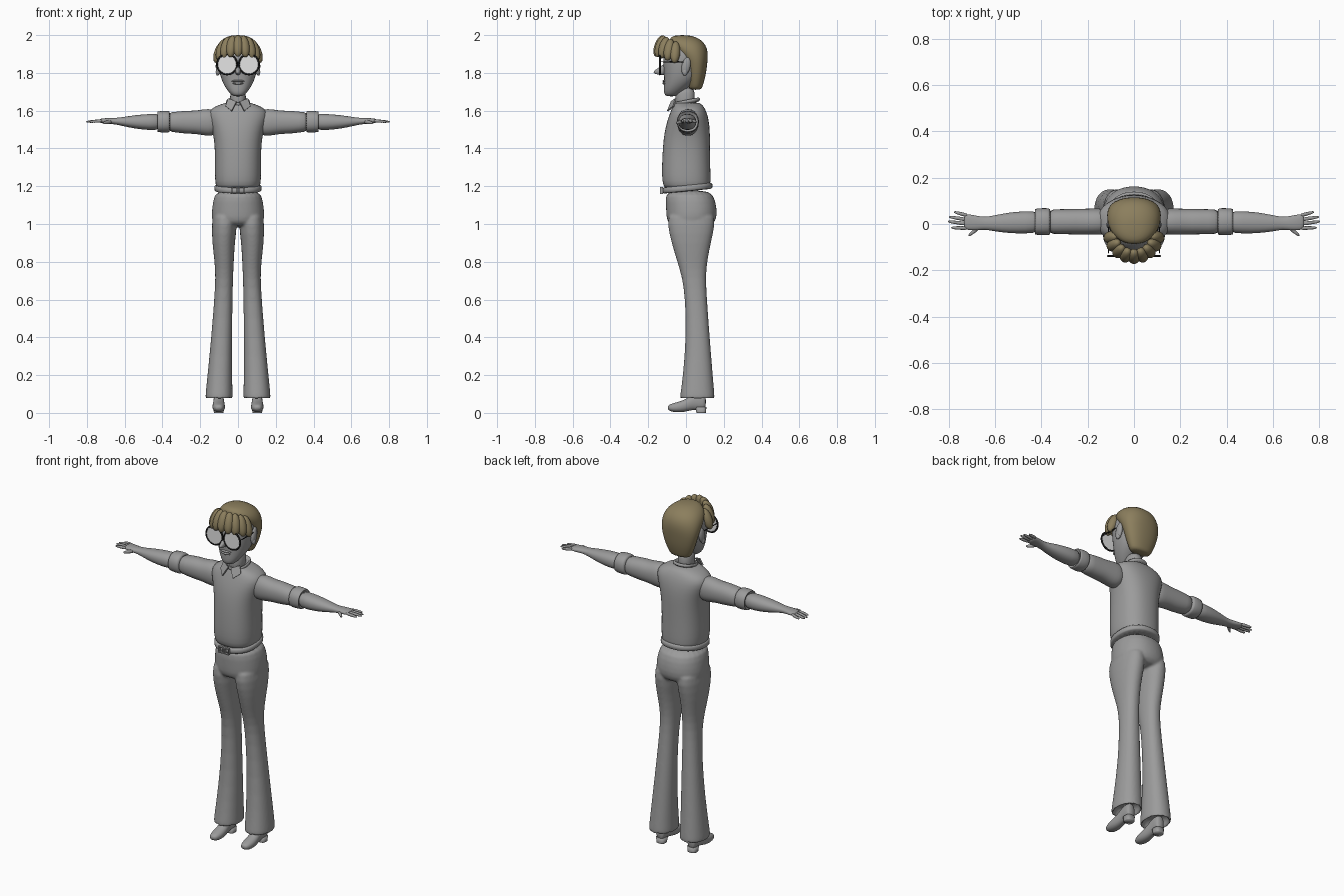
import bpy, bmesh, math
from mathutils import Matrix, Vector

if "Cube" in bpy.data.objects:
    bpy.data.objects.remove(bpy.data.objects["Cube"], do_unlink=True)


def material(name, r, g, b):
    m = bpy.data.materials.new(name)
    m.use_nodes = True
    m.diffuse_color = (r, g, b, 1)
    m.node_tree.nodes["Principled BSDF"].inputs["Base Color"].default_value = (r, g, b, 1)
    return m


GREY = material("body grey", .33, .33, .33)
HAIR = material("hair brown", .26, .21, .11)
WHITE = material("lens white", .78, .78, .78)
BLACK = material("frame black", .01, .01, .01)


def finish(name, bm, mat, mirror=False, subsurf=0, smooth=True):
    bmesh.ops.recalc_face_normals(bm, faces=bm.faces)
    mesh = bpy.data.meshes.new(name)
    bm.to_mesh(mesh)
    bm.free()
    mesh.materials.append(mat)
    for p in mesh.polygons:
        p.use_smooth = smooth
    ob = bpy.data.objects.new(name, mesh)
    bpy.context.scene.collection.objects.link(ob)
    if mirror:
        ob.modifiers.new("mirror", "MIRROR")
    if subsurf:
        ob.modifiers.new("subsurf", "SUBSURF").levels = subsurf
        ob.modifiers["subsurf"].render_levels = subsurf
    return ob


def add_loft(bm, axis, rows, n=24, power=.9, tilt=0, flip=1):
    """Skin rounded sections; each row is position, then the bounds of the two other axes."""
    rings = []
    for t, a0, a1, b0, b1 in rows:
        ring = []
        for i in range(n):
            ang = math.tau * i / n
            c, s = math.cos(ang), math.sin(ang)
            c = math.copysign(abs(c) ** power, c)
            s = math.copysign(abs(s) ** power, s)
            a = (a0 + a1) / 2 + c * (a1 - a0) / 2
            b = (b0 + b1) / 2 + s * (b1 - b0) / 2
            p = {"x": (t, a, b), "y": (a, t, b), "z": (a, b, t + tilt * b)}[axis]
            ring.append(bm.verts.new((p[0] * flip, p[1], p[2])))
        rings.append(ring)
    for lo, hi in zip(rings, rings[1:]):
        for i in range(n):
            j = (i + 1) % n
            bm.faces.new((lo[i], lo[j], hi[j], hi[i]))
    bm.faces.new(rings[0])
    bm.faces.new(rings[-1])


def loft(name, axis, rows, mat=GREY, mirror=False, subsurf=1, **kw):
    bm = bmesh.new()
    add_loft(bm, axis, rows, **kw)
    return finish(name, bm, mat, mirror, subsurf)


def sym(rows):
    return [(t, -r, r, b0, b1) for t, r, b0, b1 in rows]


def ball(name, centre, radii, mat=GREY, mirror=False, rot=Matrix()):
    bm = bmesh.new()
    m = Matrix.Translation(centre) @ rot @ Matrix.Diagonal((*radii, 1))
    bmesh.ops.create_uvsphere(bm, u_segments=20, v_segments=14, radius=1, matrix=m)
    return finish(name, bm, mat, mirror)


def box(name, centre, size, mat=GREY, mirror=False):
    bm = bmesh.new()
    m = Matrix.Translation(centre) @ Matrix.Diagonal((*size, 1))
    bmesh.ops.create_cube(bm, size=1, matrix=m)
    return finish(name, bm, mat, mirror, smooth=False)


# Flared trousers: hips and two legs blended together, hems hollow
bm = bmesh.new()
add_loft(bm, "z", sym([(1.185, .12, -.11, .135), (1.12, .133, -.108, .157), (1.06, .141, -.106, .167),
                       (1.01, .139, -.102, .158), (.985, .115, -.07, .12)]))
leg = [(1.08, .015, .13, -.09, .15), (1.0, .003, .14, -.102, .156), (.9, .017, .137, -.077, .132),
       (.8, .022, .124, -.047, .112), (.72, .026, .119, -.021, .105), (.6, .029, .126, -.004, .111),
       (.4, .031, .142, 0, .126), (.2, .031, .162, -.016, .142), (.09, .028, .173, -.032, .152),
       (.074, .028, .173, -.032, .152), (.074, .042, .159, -.018, .138), (.13, .044, .157, -.014, .136)]
for side in (1, -1):
    add_loft(bm, "z", leg, flip=side)
trousers = finish("trousers", bm, GREY, subsurf=1)
blend = trousers.modifiers.new("blend", "REMESH")
blend.mode = "VOXEL"
blend.voxel_size = .007
blend.use_smooth_shade = True
relax = trousers.modifiers.new("relax", "SMOOTH")
relax.factor = .5
relax.iterations = 5

# Shirt body, with rounded shoulders
loft("shirt", "z", sym([(1.18, .112, -.11, .122), (1.205, .119, -.122, .13), (1.25, .124, -.129, .131),
                        (1.35, .122, -.127, .128), (1.45, .126, -.12, .128), (1.52, .143, -.108, .126),
                        (1.575, .164, -.09, .116), (1.61, .15, -.076, .102), (1.635, .09, -.066, .085),
                        (1.645, .055, -.055, .06)]), power=.85)

# Belt and double frame buckle
loft("belt", "z", sym([(1.172, .122, -.121, .137), (1.175, .126, -.126, .141),
                       (1.203, .126, -.126, .141), (1.207, .122, -.121, .137)]), tilt=.1)
for dz in (-.016, .016):
    box("buckle_bar", (0, -.13, 1.178 + dz), (.07, .014, .006))
for x in (.005, .032):
    box("buckle_post", (x, -.13, 1.178), (.006, .014, .034), mirror=True)

# Sleeves and rolled cuffs
loft("sleeve", "x", [(.1, -.035, .055, 1.485, 1.59), (.14, -.047, .068, 1.465, 1.608),
                     (.175, -.047, .067, 1.468, 1.61), (.23, -.046, .066, 1.478, 1.598),
                     (.27, -.045, .065, 1.477, 1.602), (.32, -.044, .064, 1.484, 1.594),
                     (.38, -.044, .064, 1.488, 1.594)], mirror=True)
loft("cuff", "x", [(.36, -.044, .063, 1.488, 1.594), (.363, -.05, .07, 1.483, 1.6),
                   (.425, -.048, .068, 1.485, 1.598), (.43, -.043, .062, 1.49, 1.592),
                   (.415, -.038, .056, 1.5, 1.585)], mirror=True)

# Bare forearms and flat hands
loft("forearm", "x", [(.4, -.038, .056, 1.498, 1.585), (.47, -.042, .056, 1.496, 1.583),
                      (.54, -.04, .05, 1.504, 1.577), (.6, -.032, .038, 1.516, 1.568),
                      (.645, -.023, .029, 1.527, 1.561), (.68, -.028, .036, 1.53, 1.562),
                      (.72, -.026, .044, 1.533, 1.559), (.735, -.02, .04, 1.537, 1.555)], mirror=True)


def digit(name, start, end, r):
    rows = []
    for f, k in ((0, 1), (.4, 1), (.8, .85), (1, .4)):
        x, y, z = Vector(start).lerp(Vector(end), f)
        rows.append((x, y - r * k, y + r * k, z - r * k, z + r * k))
    loft(name, "x", rows, mirror=True, n=10)


for i, (tip_x, tip_y) in enumerate(((.79, -.016), (.805, .011), (.8, .031), (.778, .052))):
    digit("finger", (.715, -.018 + .018 * i, 1.547), (tip_x, tip_y, 1.541), .0085)
digit("thumb", (.665, -.012, 1.543), (.715, -.05, 1.535), .011)

# Neck, collar band and collar points
loft("neck", "z", sym([(1.6, .045, -.058, .05), (1.66, .041, -.056, .045), (1.73, .043, -.06, .05)]))
loft("collar", "z", sym([(1.63, .07, -.075, .085), (1.655, .062, -.068, .072),
                         (1.66, .055, -.062, .062), (1.64, .05, -.06, .055)]), tilt=.2)
bm = bmesh.new()
bm.faces.new([bm.verts.new(p) for p in ((.006, -.074, 1.645), (.05, -.052, 1.662),
                                        (.064, -.062, 1.622), (.032, -.094, 1.596))])
flap = finish("collar_point", bm, GREY, mirror=True, smooth=False)
flap.modifiers.new("thickness", "SOLIDIFY").thickness = .008

# Head, nose, lips and ears
loft("head", "z", sym([(1.675, .024, -.105, -.05), (1.69, .042, -.117, -.03), (1.72, .066, -.117, .01),
                       (1.76, .087, -.116, .06), (1.8, .098, -.117, .08), (1.85, .104, -.122, .09),
                       (1.9, .106, -.12, .09), (1.95, .09, -.095, .075), (1.98, .045, -.06, .04)]))
loft("nose", "y", sym([(-.1, .02, 1.785, 1.86), (-.128, .017, 1.788, 1.84),
                       (-.155, .012, 1.792, 1.82), (-.172, .006, 1.798, 1.81)]), n=14)
ball("upper_lip", (0, -.114, 1.757), (.034, .011, .006))
ball("lower_lip", (0, -.114, 1.745), (.028, .011, .007))
lean = Matrix.Rotation(math.radians(-12), 4, "X")
ball("ear", (.104, .0, 1.835), (.014, .023, .048), mirror=True, rot=lean)
ball("ear_lobe", (.108, -.006, 1.805), (.01, .014, .02), mirror=True)

# Hair: cap over the crown and nape, then a fringe of thick locks
loft("hair_cap", "z", sym([(1.71, .058, .02, .08), (1.725, .068, .015, .087), (1.76, .085, .01, .098),
                           (1.8, .099, .004, .107), (1.85, .112, -.005, .113), (1.89, .118, -.035, .117),
                           (1.93, .116, -.075, .113), (1.965, .1, -.09, .094), (1.99, .066, -.085, .055),
                           (2.0, .03, -.05, .01)]), HAIR)
for i in range(9):
    a = math.radians(20 * (i - 4))
    out = Vector((math.sin(a), -math.cos(a), 0))
    along = out * .35 - Vector((0, 0, .94))
    centre = Vector((0, -.04, 1.9425 - .04 * (1 - math.cos(a)))) + out * .1
    turn = along.to_track_quat("Z", "Y").to_matrix().to_4x4()
    ball("fringe_lock", centre, (.027, .027, .06), HAIR, rot=turn)

# Round glasses
for side in (1, -1):
    place = Matrix.Translation((.058 * side, -.138, 1.845)) @ Matrix.Rotation(math.pi / 2, 4, "X")
    bm = bmesh.new()
    bmesh.ops.create_cone(bm, cap_ends=True, segments=32, radius1=.052, radius2=.052,
                          depth=.004, matrix=place)
    finish("lens", bm, WHITE, smooth=False)
    bpy.ops.mesh.primitive_torus_add(major_segments=32, minor_segments=8, major_radius=.053,
                                     minor_radius=.005, location=place.translation,
                                     rotation=(math.pi / 2, 0, 0))
    rim = bpy.context.object
    rim.name = "glasses_rim"
    rim.data.materials.append(BLACK)
    bpy.ops.object.shade_smooth()
loft("glasses_arm", "y", [(-.138, .107, .113, 1.855, 1.862), (-.06, .109, .114, 1.855, 1.862),
                          (.005, .106, .111, 1.855, 1.862)], BLACK, mirror=True, n=8)

# Shoes with low heels
loft("shoe", "y", [(-.097, .09, .114, .02, .037), (-.085, .077, .127, .008, .046),
                   (-.05, .068, .136, .002, .056), (-.01, .069, .135, .004, .068),
                   (.025, .073, .131, .014, .09), (.05, .075, .129, .016, .11),
                   (.09, .074, .13, .014, .11), (.106, .08, .124, .02, .1)], mirror=True)
loft("shoe_heel", "z", [(0, .076, .128, .055, .106), (.004, .076, .128, .055, .106),
                        (.03, .073, .131, .05, .108)], mirror=True, subsurf=0, power=.7)
